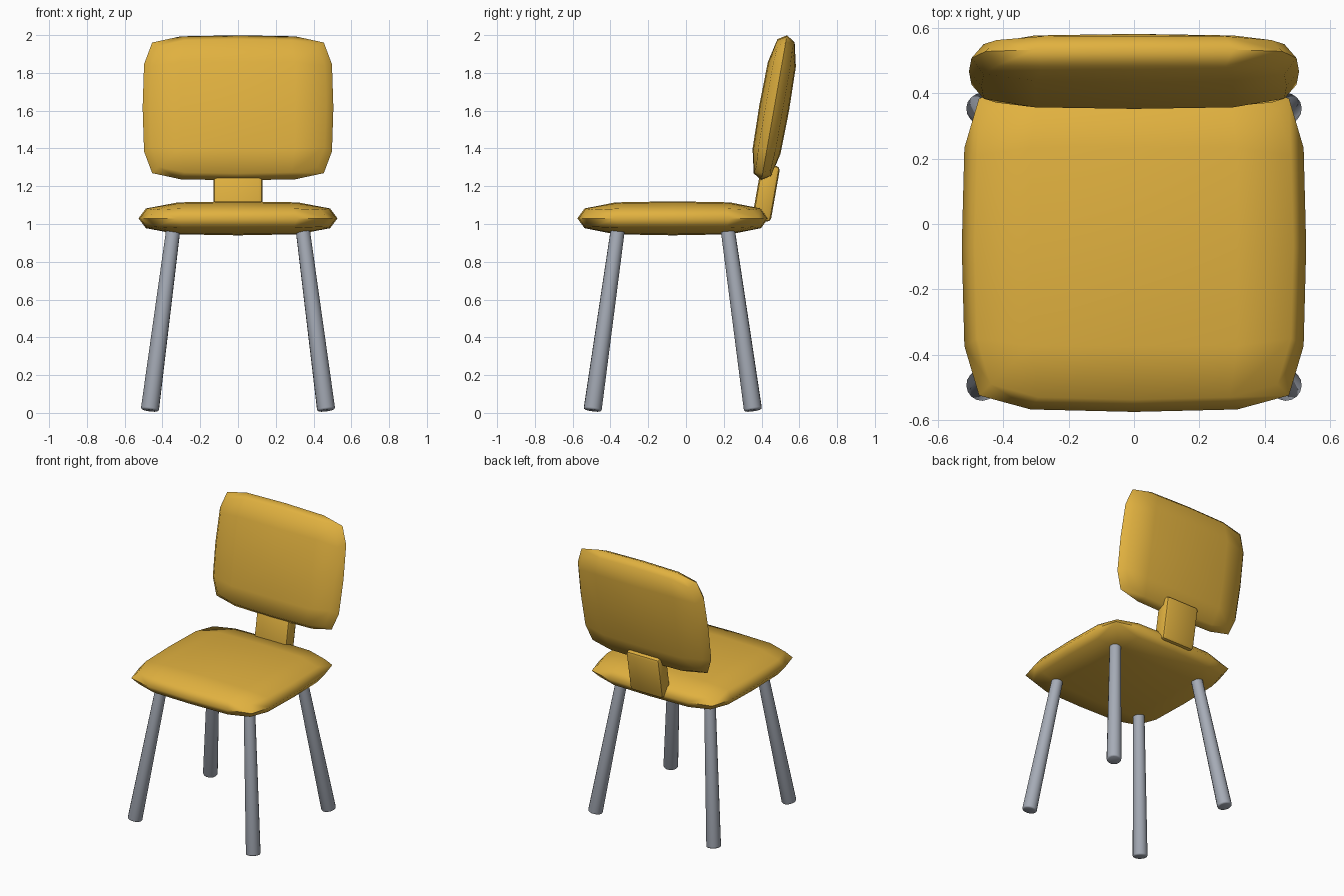
import bpy
import bmesh
from math import radians
from mathutils import Matrix, Vector

cube = bpy.data.objects.get("Cube")
if cube:
    bpy.data.objects.remove(cube)


def material(name, colour):
    mat = bpy.data.materials.new(name)
    mat.use_nodes = True
    mat.diffuse_color = colour
    mat.node_tree.nodes["Principled BSDF"].inputs["Base Color"].default_value = colour
    return mat


YELLOW = material("golden yellow", (0.75, 0.44, 0.05, 1))
GREY = material("steel grey", (0.38, 0.41, 0.47, 1))
TILT = Matrix.Rotation(radians(-10), 4, "X")


def finish(name, bm, mat, matrix, angle):
    bmesh.ops.recalc_face_normals(bm, faces=bm.faces[:])
    mesh = bpy.data.meshes.new(name)
    bm.to_mesh(mesh)
    bm.free()
    mesh.materials.append(mat)
    obj = bpy.data.objects.new(name, mesh)
    bpy.context.collection.objects.link(obj)
    obj.matrix_world = matrix
    bpy.ops.object.select_all(action="DESELECT")
    obj.select_set(True)
    bpy.context.view_layer.objects.active = obj
    bpy.ops.object.shade_smooth_by_angle(angle=radians(angle))
    return obj


def cushion(name, half_x, half_y, half_z, matrix):
    """Rounded pad: a coarse grid on each side, joined around a wider rim."""
    bm = bmesh.new()
    steps = range(-2, 3)

    def outline(i, j):
        # Rounded-rectangle rim position, pulled in at the corners
        along = (0, 0.6, 0.9)
        bulge = (1, 0.985, 0.9)
        a, b = abs(i), abs(j)
        x = bulge[b] if a == 2 else along[a]
        y = bulge[a] if b == 2 else along[b]
        return Vector((x * (1 if i > 0 else -1), y * (1 if j > 0 else -1), 0))

    rim = {(i, j): bm.verts.new(outline(i, j))
           for i in steps for j in steps if max(abs(i), abs(j)) == 2}
    for side in (1, -1):
        grid = {}
        for i in steps:
            for j in steps:
                p = outline(i, j)
                if (i, j) in rim:
                    p *= 0.925
                    p.z = 0.5 if abs(i) == abs(j) else 0.58
                else:
                    p.z = 1 - 0.06 * (abs(i) + abs(j))
                p.z *= side
                grid[i, j] = bm.verts.new(p)
        for i in steps[:-1]:
            for j in steps[:-1]:
                bm.faces.new([grid[i, j], grid[i + 1, j], grid[i + 1, j + 1], grid[i, j + 1]])
            for e in (-2, 2):
                for a, b in (((i, e), (i + 1, e)), ((e, i), (e, i + 1))):
                    bm.faces.new([grid[a], grid[b], rim[b], rim[a]])
    bm.transform(Matrix.Diagonal((half_x, half_y, half_z, 1)))
    return finish(name, bm, YELLOW, matrix, 75)


# Seat and tilted backrest
cushion("seat", 0.527, 0.505, 0.09, Matrix.Translation((0, -0.07, 1.03)))
cushion("backrest", 0.505, 0.39, 0.08,
        Matrix.Translation((0, 0.467, 1.615)) @ TILT @ Matrix.Rotation(radians(90), 4, "X"))

# Bracket joining seat and backrest
bm = bmesh.new()
bmesh.ops.create_cube(bm, size=1, matrix=Matrix.Diagonal((0.26, 0.1, 0.3, 1)))
bmesh.ops.bevel(bm, geom=bm.edges[:], offset=0.022, segments=2, profile=0.5, affect="EDGES")
finish("back_bracket", bm, YELLOW, Matrix.Translation((0, 0.424, 1.165)) @ TILT, 40)

# Four splayed, tapered legs
for end, sy in (("front", -1), ("back", 1)):
    for hand, sx in (("right", -1), ("left", 1)):
        foot = Vector((sx * 0.467, sy * 0.425 - 0.07, 0.013))
        top = Vector((sx * 0.339, sy * 0.287 - 0.07, 1.0))
        axis = top - foot
        bm = bmesh.new()
        bmesh.ops.create_cone(bm, cap_ends=True, segments=16, radius1=0.048,
                              radius2=0.037, depth=axis.length)
        low = [e for e in bm.edges if all(v.co.z < 0 for v in e.verts)]
        bmesh.ops.bevel(bm, geom=low, offset=0.01, segments=2, profile=0.5, affect="EDGES")
        turn = axis.to_track_quat("Z", "Y").to_matrix().to_4x4()
        finish(f"{end}_{hand}_leg", bm, GREY,
               Matrix.Translation((foot + top) / 2) @ turn, 50)
